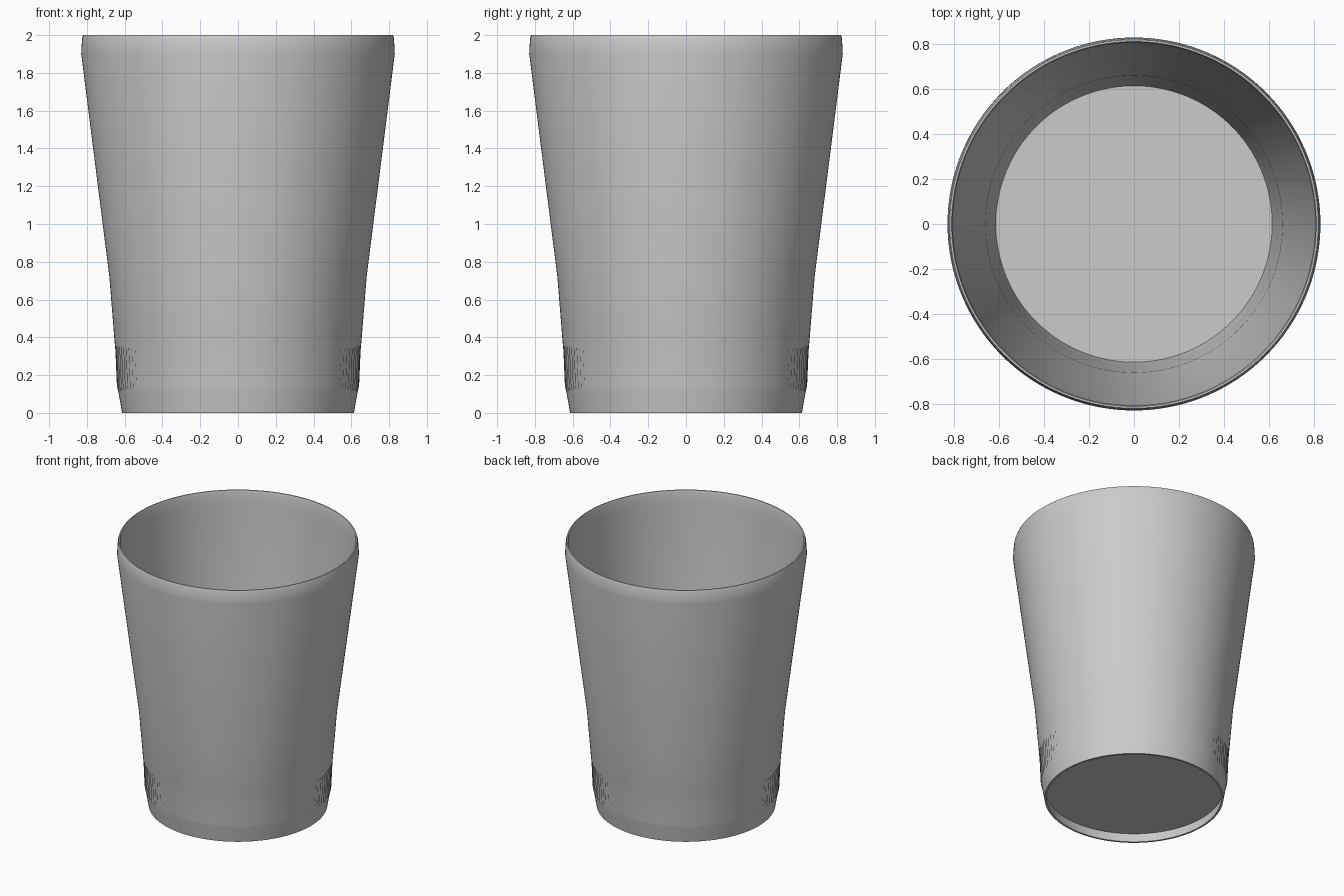
import bpy, bmesh, math

cube = bpy.data.objects.get("Cube")
if cube:
    bpy.data.objects.remove(cube, do_unlink=True)

SEGMENTS = 240  # two per grip rib

grey = bpy.data.materials.new("cup grey")
grey.use_nodes = True
COLOUR = (0.6, 0.6, 0.6, 1)
grey.diffuse_color = COLOUR
grey.node_tree.nodes["Principled BSDF"].inputs["Base Color"].default_value = COLOUR


def lathe(name, profile, cap_ends=False):
    """Revolve (radius, height, groove depth) points; every other column is grooved."""
    bm = bmesh.new()
    rings = []
    for radius, z, groove in profile:
        ring = []
        for i in range(SEGMENTS):
            a = math.tau * i / SEGMENTS
            r = radius - groove * (i % 2)
            ring.append(bm.verts.new((r * math.cos(a), r * math.sin(a), z)))
        rings.append(ring)
    for lower, upper in zip(rings, rings[1:]):
        for i in range(SEGMENTS):
            j = (i + 1) % SEGMENTS
            bm.faces.new((lower[i], lower[j], upper[j], upper[i]))
    if cap_ends:
        bm.faces.new(rings[0])
        bm.faces.new(rings[-1])
    bmesh.ops.recalc_face_normals(bm, faces=bm.faces)
    mesh = bpy.data.meshes.new(name)
    bm.to_mesh(mesh)
    bm.free()
    mesh.materials.append(grey)
    obj = bpy.data.objects.new(name, mesh)
    bpy.context.collection.objects.link(obj)
    bpy.ops.object.select_all(action="DESELECT")
    obj.select_set(True)
    bpy.context.view_layer.objects.active = obj
    bpy.ops.object.shade_smooth_by_angle(angle=math.radians(30))
    return obj


# Tapered wall: foot, fluted grip band, flared side, rolled lip, then the inside
outer = [
    (0.614, 0, 0), (0.619, 0.03, 0), (0.633, 0.11, 0),
    (0.641, 0.14, 0.006), (0.649, 0.33, 0.006), (0.652, 0.36, 0),
    (0.681, 0.72, 0), (0.83, 1.9, 0), (0.829, 1.93, 0),
    (0.825, 1.985, 0), (0.82, 2, 0),
]
inner = [
    (0.812, 2, 0), (0.807, 1.985, 0), (0.81, 1.9, 0),
    (0.661, 0.72, 0), (0.637, 0.36, 0), (0.62, 0.12, 0), (0.6, 0, 0),
]
lathe("cup_wall", outer + inner + outer[:1])

# Raised floor, set above the foot
lathe("cup_floor", [(0.612, 0.07, 0), (0.616, 0.09, 0)], cap_ends=True)
